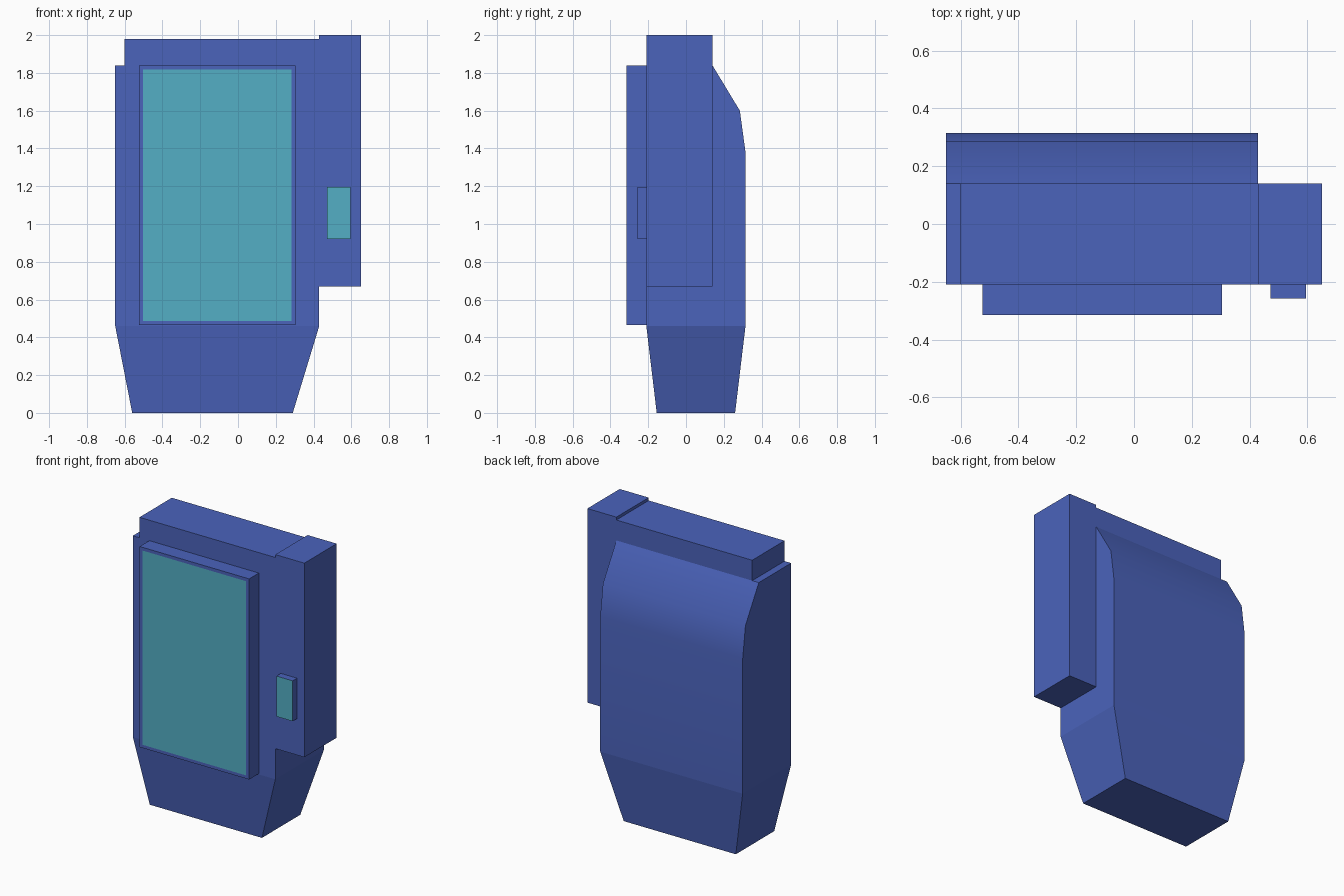
import bpy, bmesh
from mathutils import Vector

if "Cube" in bpy.data.objects:
    bpy.data.objects.remove(bpy.data.objects["Cube"])


def material(name, rgb):
    m = bpy.data.materials.new(name)
    m.diffuse_color = (*rgb, 1.0)
    m.use_nodes = True
    m.node_tree.nodes["Principled BSDF"].inputs["Base Color"].default_value = m.diffuse_color
    return m


BLUE = material("casing blue", (0.07, 0.125, 0.50))
TEAL = material("screen teal", (0.087, 0.43, 0.56))


def finish(name, bm):
    bmesh.ops.recalc_face_normals(bm, faces=bm.faces)
    mesh = bpy.data.meshes.new(name)
    bm.to_mesh(mesh)
    bm.free()
    mesh.materials.append(BLUE)
    mesh.materials.append(TEAL)
    obj = bpy.data.objects.new(name, mesh)
    bpy.context.collection.objects.link(obj)
    return obj


def box(name, x, y, z, border=None):
    """Box between limits; border gives the front a teal panel inset by that much."""
    bm = bmesh.new()
    bmesh.ops.create_cube(bm, size=1)
    for v in bm.verts:
        v.co = Vector([lim[0] if c < 0 else lim[1] for c, lim in zip(v.co, (x, y, z))])
    if border is not None:
        bm.normal_update()
        front = min(bm.faces, key=lambda f: f.calc_center_median().y)
        if border > 0:
            bmesh.ops.inset_region(bm, faces=[front], thickness=border)
        front.material_index = 1
    return finish(name, bm)


# Main casing: side profile swept across, then a tapered foot extruded down
bm = bmesh.new()
profile = [(-0.21, 0.46), (0.315, 0.46), (0.315, 1.38), (0.285, 1.6),
           (0.14, 1.84), (-0.21, 1.84)]
side = bm.faces.new([bm.verts.new((-0.65, y, z)) for y, z in profile])
ext = bmesh.ops.extrude_face_region(bm, geom=[side], use_keep_orig=True)
for v in ext["geom"]:
    if isinstance(v, bmesh.types.BMVert):
        v.co.x = 0.43
bottom = min(bm.faces, key=lambda f: f.calc_center_median().z)
ext = bmesh.ops.extrude_face_region(bm, geom=[bottom])
for v in ext["geom"]:
    if isinstance(v, bmesh.types.BMVert):
        v.co = (-0.56 if v.co.x < 0 else 0.29, -0.155 if v.co.y < 0 else 0.26, 0)
bmesh.ops.recalc_face_normals(bm, faces=bm.faces)
bm.normal_update()
for f in bm.faces:  # only the curved back is smooth
    f.smooth = f.normal.y > 0.5
finish("main_casing", bm)

# Raised top, side module, screen frame and button
box("top_block", (-0.60, 0.43), (-0.21, 0.14), (1.84, 1.98))
box("side_module", (0.43, 0.65), (-0.21, 0.14), (0.67, 2.0))
box("screen_frame", (-0.525, 0.305), (-0.315, -0.21), (0.465, 1.84), border=0.031)
box("side_button", (0.472, 0.595), (-0.258, -0.21), (0.92, 1.197), border=0)
